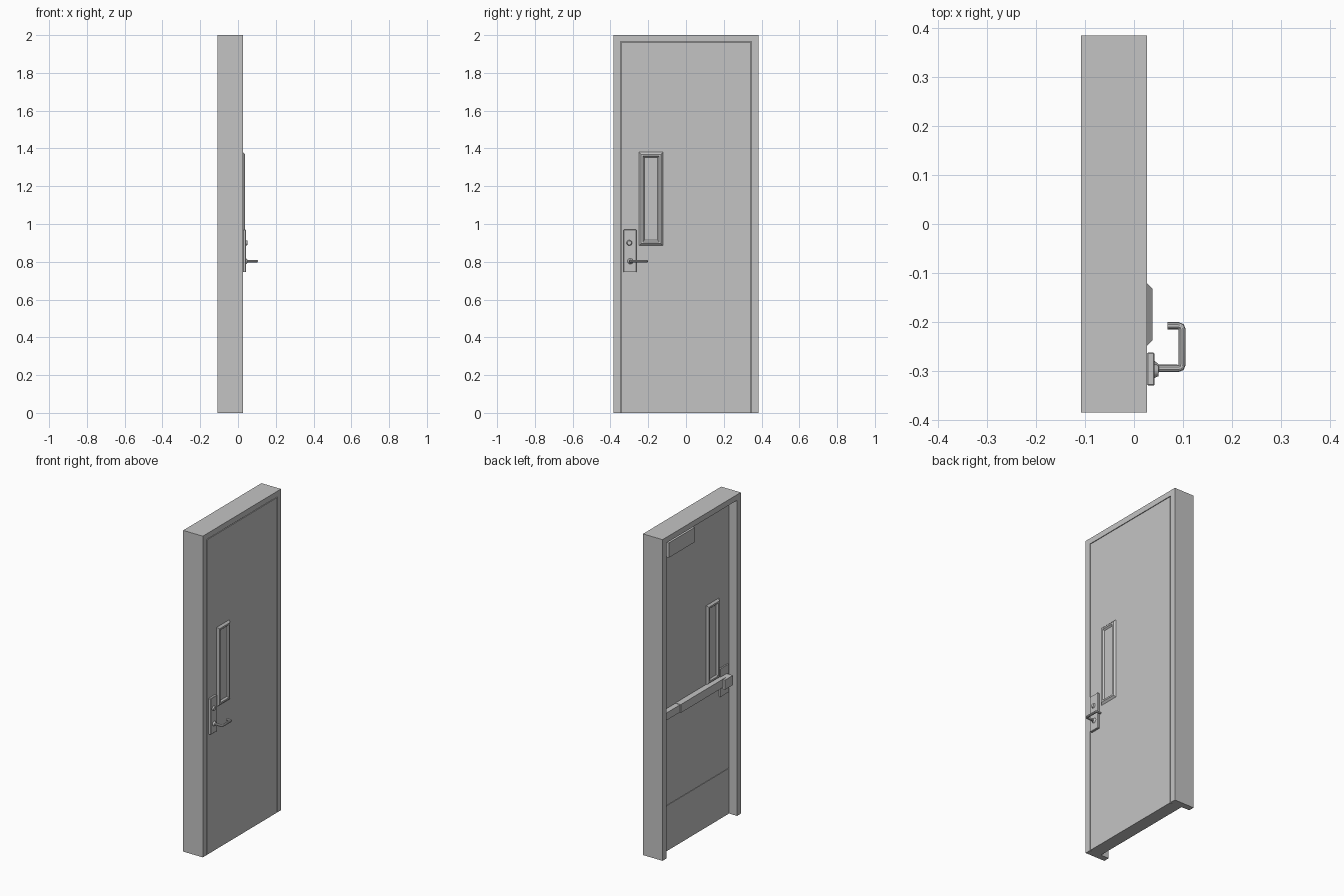
import bpy, bmesh
from mathutils import Vector

cube = bpy.data.objects.get("Cube")
if cube:
    bpy.data.objects.remove(cube)

grey = bpy.data.materials.new("plain grey")
grey.use_nodes = True
COLOUR = (0.55, 0.55, 0.55, 1)
grey.diffuse_color = COLOUR
grey.node_tree.nodes["Principled BSDF"].inputs["Base Color"].default_value = COLOUR


def finish(name, bm):
    bmesh.ops.recalc_face_normals(bm, faces=bm.faces)
    mesh = bpy.data.meshes.new(name)
    bm.to_mesh(mesh)
    bm.free()
    ob = bpy.data.objects.new(name, mesh)
    bpy.context.collection.objects.link(ob)
    mesh.materials.append(grey)
    return ob


def box(name, x, y, z, bevel=0):
    bm = bmesh.new()
    bmesh.ops.create_cube(bm, size=1)
    for v in bm.verts:
        v.co = [(r[0] + r[1]) / 2 + c * (r[1] - r[0]) for c, r in zip(v.co, (x, y, z))]
    if bevel:
        bmesh.ops.bevel(bm, geom=bm.edges[:], offset=bevel, segments=1, affect='EDGES')
    return finish(name, bm)


def stepped_panel(name, base_x, side, y, z, profile):
    """Rectangular loops set in by (inset, height), joined and closed by a pane."""
    bm = bmesh.new()
    previous = None
    for inset, height in profile:
        x = base_x + side * height
        y0, y1, z0, z1 = y[0] + inset, y[1] - inset, z[0] + inset, z[1] - inset
        loop = [bm.verts.new((x, *p)) for p in ((y0, z0), (y1, z0), (y1, z1), (y0, z1))]
        if previous:
            for i in range(4):
                j = (i + 1) % 4
                bm.faces.new((previous[i], previous[j], loop[j], loop[i]))
        else:
            bm.faces.new(loop)
        previous = loop
    bm.faces.new(previous)
    return finish(name, bm)


def cone(name, x, y, z, r0, r1):
    bm = bmesh.new()
    bmesh.ops.create_cone(bm, cap_ends=True, segments=24, radius1=r0, radius2=r1, depth=x[1] - x[0])
    for v in bm.verts:
        v.co = Vector(((x[0] + x[1]) / 2 + v.co.z, y + v.co.x, z + v.co.y))
    return smooth(finish(name, bm))


def smooth(ob):
    bpy.ops.object.select_all(action='DESELECT')
    ob.select_set(True)
    bpy.context.view_layer.objects.active = ob
    bpy.ops.object.shade_smooth_by_angle()
    return ob


OUT, DOOR_BACK, BACK = 0.027, -0.053, -0.108

# Door frame: one arch-shaped profile pushed through the wall depth
outer, inner, head = 0.385, 0.348, 1.965
arch = [(-outer, 0), (-outer, 2), (outer, 2), (outer, 0),
        (inner, 0), (inner, head), (-inner, head), (-inner, 0)]
bm = bmesh.new()
face = bm.faces.new([bm.verts.new((BACK, y, z)) for y, z in arch])
push = bmesh.ops.extrude_face_region(bm, geom=[face])
moved = [v for v in push["geom"] if isinstance(v, bmesh.types.BMVert)]
bmesh.ops.translate(bm, verts=moved, vec=(OUT - BACK, 0, 0))
finish("door_frame", bm)

# Door leaf with a narrow reveal around its outer skin
box("door_core", (DOOR_BACK, 0.015), (-inner, inner), (0, head))
box("door_skin", (0.014, OUT), (-0.344, 0.344), (0, 1.961))

# Window trims on both faces
trim = [(0, 0), (0.011, 0.011), (0.021, 0.011), (0.029, 0.002)]
for name, base, side in (("window_outside", OUT, 1), ("window_inside", DOOR_BACK, -1)):
    stepped_panel(name, base, side, (-0.248, -0.122), (0.885, 1.38), trim)

# Outside lock plate, key cylinder and lever
box("lock_plate", (OUT, 0.042), (-0.33, -0.263), (0.745, 0.97), 0.002)
cone("key_cylinder", (0.041, 0.05), -0.3, 0.9, 0.015, 0.011)
cone("lever_collar", (0.041, 0.051), -0.295, 0.803, 0.016, 0.008)

lever = bpy.data.curves.new("lever_path", 'CURVE')
lever.dimensions = '3D'
lever.bevel_depth = 0.0075
lever.bevel_resolution = 3
lever.use_fill_caps = True
path = [(0.042, -0.295), (0.09, -0.295), (0.096, -0.293), (0.098, -0.287),
        (0.098, -0.215), (0.096, -0.21), (0.09, -0.208), (0.068, -0.208)]
spline = lever.splines.new('POLY')
spline.points.add(len(path) - 1)
for p, (x, y) in zip(spline.points, path):
    p.co = (x, y, 0.803, 1)
curve = bpy.data.objects.new("lever_curve", lever)
bpy.context.collection.objects.link(curve)
bpy.context.view_layer.update()
mesh = bpy.data.meshes.new_from_object(curve.evaluated_get(bpy.context.evaluated_depsgraph_get()))
bpy.data.objects.remove(curve)
mesh.materials.clear()
mesh.materials.append(grey)
handle = bpy.data.objects.new("lever_handle", mesh)
bpy.context.collection.objects.link(handle)
smooth(handle)

# Inside push bar with its latch case
box("push_bar_rail", (-0.086, DOOR_BACK), (0.18, 0.335), (0.842, 0.888))
box("push_bar_pad", (-0.09, DOOR_BACK), (-0.26, 0.18), (0.838, 0.89))
box("latch_plate", (-0.062, DOOR_BACK), (-0.335, -0.25), (0.765, 0.94))
box("latch_case", (-0.105, DOOR_BACK), (-0.312, -0.235), (0.828, 0.888))

# Door closer and kick plate on the inside
box("door_closer", (-0.085, DOOR_BACK), (0.035, 0.29), (1.845, 1.937))
box("kick_plate", (-0.056, DOOR_BACK), (-0.345, 0.345), (0.07, 0.285))
